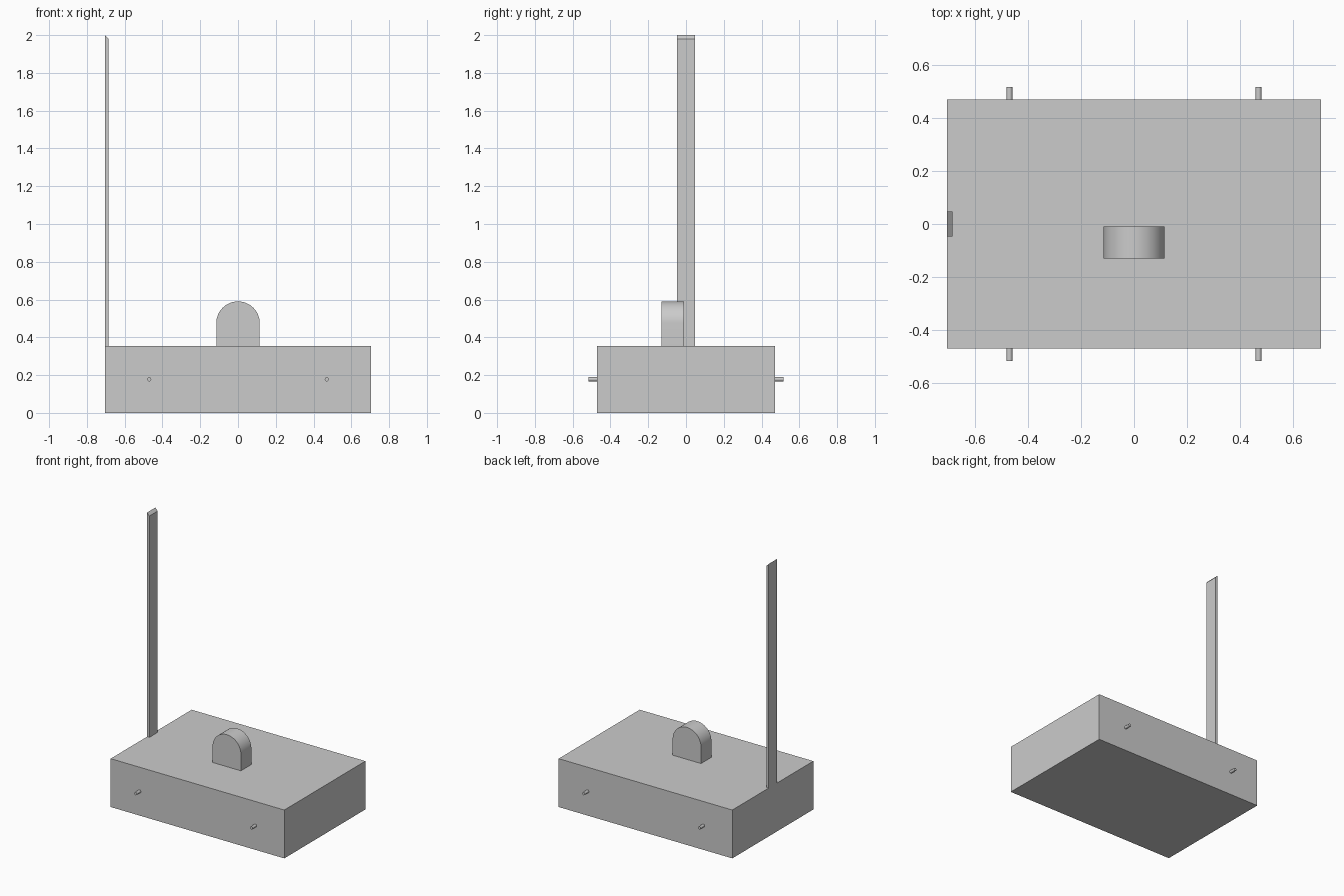
import bpy
import bmesh
import math
from mathutils import Vector

cube = bpy.data.objects.get("Cube")
if cube:
    bpy.data.objects.remove(cube, do_unlink=True)

grey = bpy.data.materials.new("plain_grey")
grey.use_nodes = True
colour = (0.6, 0.6, 0.6, 1)
grey.diffuse_color = colour
grey.node_tree.nodes["Principled BSDF"].inputs["Base Color"].default_value = colour


def extrude_profile(name, profile, y_front, y_back):
    """Extrude an x-z outline along y."""
    bm = bmesh.new()
    face = bm.faces.new([bm.verts.new((x, y_front, z)) for x, z in profile])
    moved = bmesh.ops.extrude_face_region(bm, geom=[face])["geom"]
    bmesh.ops.translate(bm, vec=Vector((0, y_back - y_front, 0)),
                        verts=[v for v in moved if isinstance(v, bmesh.types.BMVert)])
    bmesh.ops.recalc_face_normals(bm, faces=bm.faces)
    mesh = bpy.data.meshes.new(name)
    bm.to_mesh(mesh)
    bm.free()
    mesh.materials.append(grey)
    obj = bpy.data.objects.new(name, mesh)
    bpy.context.collection.objects.link(obj)
    return obj


def smooth(obj):
    bpy.ops.object.select_all(action="DESELECT")
    obj.select_set(True)
    bpy.context.view_layer.objects.active = obj
    bpy.ops.object.shade_smooth_by_angle(angle=math.radians(30))


def arc(cx, cz, radius, sweep, steps):
    return [(cx + radius * math.cos(sweep * i / steps),
             cz + radius * math.sin(sweep * i / steps)) for i in range(steps + 1)]


half_x, half_y, deck = 0.705, 0.47, 0.355

# Box body
extrude_profile("body", [(-half_x, 0), (half_x, 0), (half_x, deck), (-half_x, deck)],
                -half_y, half_y)

# Round-topped block on the deck
r = 0.115
dome = extrude_profile("round_topped_block",
                       [(-r, deck), (r, deck)] + arc(0, 0.475, r, math.pi, 32),
                       -0.13, -0.01)
smooth(dome)

# Thin upright with a bevelled tip
inner = -half_x + 0.019
extrude_profile("upright_strip",
                [(-half_x, deck), (inner, deck), (inner, 1.98), (-half_x, 2)],
                -0.048, 0.048)

# Axle pegs on the front and back
for end, sy in (("front", -1), ("back", 1)):
    for side, sx in (("right", -1), ("left", 1)):
        ring = arc(sx * 0.47, 0.178, 0.011, math.tau, 24)[:-1]
        smooth(extrude_profile(f"{end}_{side}_peg", ring, sy * half_y, sy * 0.517))
